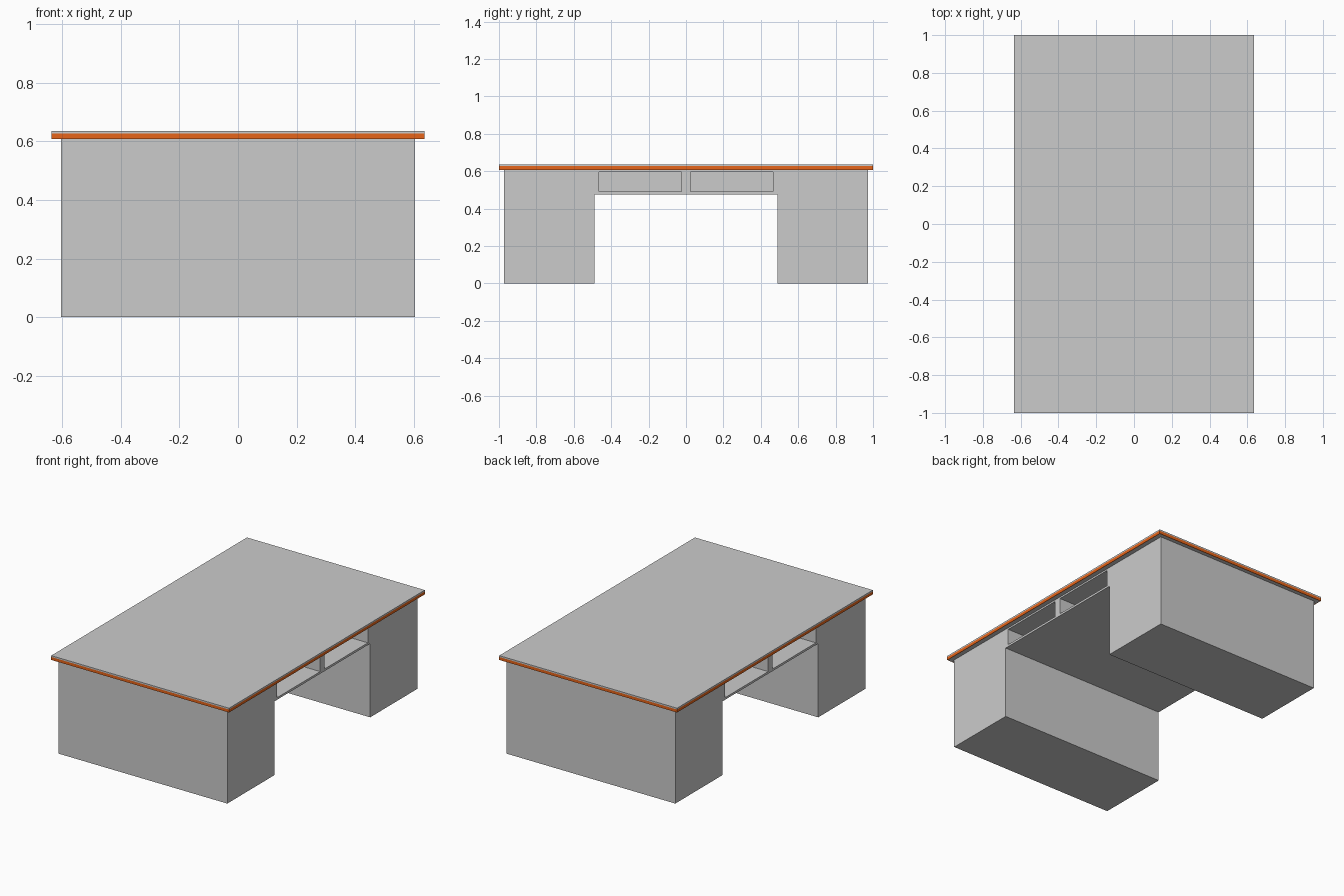
import bpy
import bmesh

if "Cube" in bpy.data.objects:
    bpy.data.objects.remove(bpy.data.objects["Cube"])

TOP_X, TOP_Y, TOP_Z = 0.636, 1.0, 0.636    # half width, half length, height
BODY_X, BODY_Y, BODY_Z = 0.604, 0.972, 0.608
KNEE_Y, KNEE_Z = 0.488, 0.477              # kneehole half width and height
BAND_Z, BAND_T = 0.627, 0.004              # edge band top and thickness
WALL = 0.015                               # half thickness of wall between drawer bays


def mesh_object(name, bm):
    bmesh.ops.recalc_face_normals(bm, faces=bm.faces)
    mesh = bpy.data.meshes.new(name)
    bm.to_mesh(mesh)
    bm.free()
    obj = bpy.data.objects.new(name, mesh)
    bpy.context.collection.objects.link(obj)
    return obj


def add_box(bm, lo, hi):
    verts = bmesh.ops.create_cube(bm, size=1)["verts"]
    for v in verts:
        v.co = [(a + b) / 2 + c * (b - a) for a, b, c in zip(lo, hi, v.co)]


def extrude_face(bm, points, offset):
    face = bm.faces.new([bm.verts.new(p) for p in points])
    ext = bmesh.ops.extrude_face_region(bm, geom=[face])["geom"]
    bmesh.ops.translate(bm, vec=offset,
                        verts=[g for g in ext if isinstance(g, bmesh.types.BMVert)])


# Desk body: two pedestals joined by the apron above the kneehole
half = [(BODY_Y, BODY_Z), (BODY_Y, 0), (KNEE_Y, 0), (KNEE_Y, KNEE_Z)]
outline = half + [(-y, z) for y, z in reversed(half)]
bm = bmesh.new()
extrude_face(bm, [(-BODY_X, y, z) for y, z in outline], (2 * BODY_X, 0, 0))
body = mesh_object("desk_body", bm)

# Open drawer bays: two on each long side
bm = bmesh.new()
for x0, x1 in ((WALL, 0.7), (-0.7, -WALL)):
    for y0, y1 in ((0.023, 0.464), (-0.464, -0.023)):
        add_box(bm, (x0, y0, 0.491), (x1, y1, 0.597))
cutter = mesh_object("drawer_bay_cutter", bm)
cutter.hide_render = True
mod = body.modifiers.new("drawer_bays", "BOOLEAN")
mod.operation = "DIFFERENCE"
mod.solver = "EXACT"
mod.object = cutter
bpy.context.view_layer.objects.active = body
bpy.ops.object.modifier_apply(modifier=mod.name)
bpy.data.objects.remove(cutter)

# Table top: core board and thin upper sheet
bm = bmesh.new()
add_box(bm, (-TOP_X + BAND_T, -TOP_Y + BAND_T, BODY_Z), (TOP_X - BAND_T, TOP_Y - BAND_T, BAND_Z))
mesh_object("top_core", bm)
bm = bmesh.new()
add_box(bm, (-TOP_X, -TOP_Y, BAND_Z), (TOP_X, TOP_Y, TOP_Z))
mesh_object("top_sheet", bm)

# Orange band around the edge of the top
bm = bmesh.new()
for s in (-1, 1):
    xs = sorted((s * TOP_X, s * (TOP_X - BAND_T)))
    ys = sorted((s * TOP_Y, s * (TOP_Y - BAND_T)))
    add_box(bm, (xs[0], -TOP_Y, BODY_Z), (xs[1], TOP_Y, BAND_Z))
    add_box(bm, (-TOP_X + BAND_T, ys[0], BODY_Z), (TOP_X - BAND_T, ys[1], BAND_Z))
band = mesh_object("top_edge_band", bm)
orange = bpy.data.materials.new("orange_edge")
orange.diffuse_color = (0.8, 0.13, 0.01, 1)
orange.use_nodes = True
orange.node_tree.nodes["Principled BSDF"].inputs["Base Color"].default_value = orange.diffuse_color
band.data.materials.append(orange)
